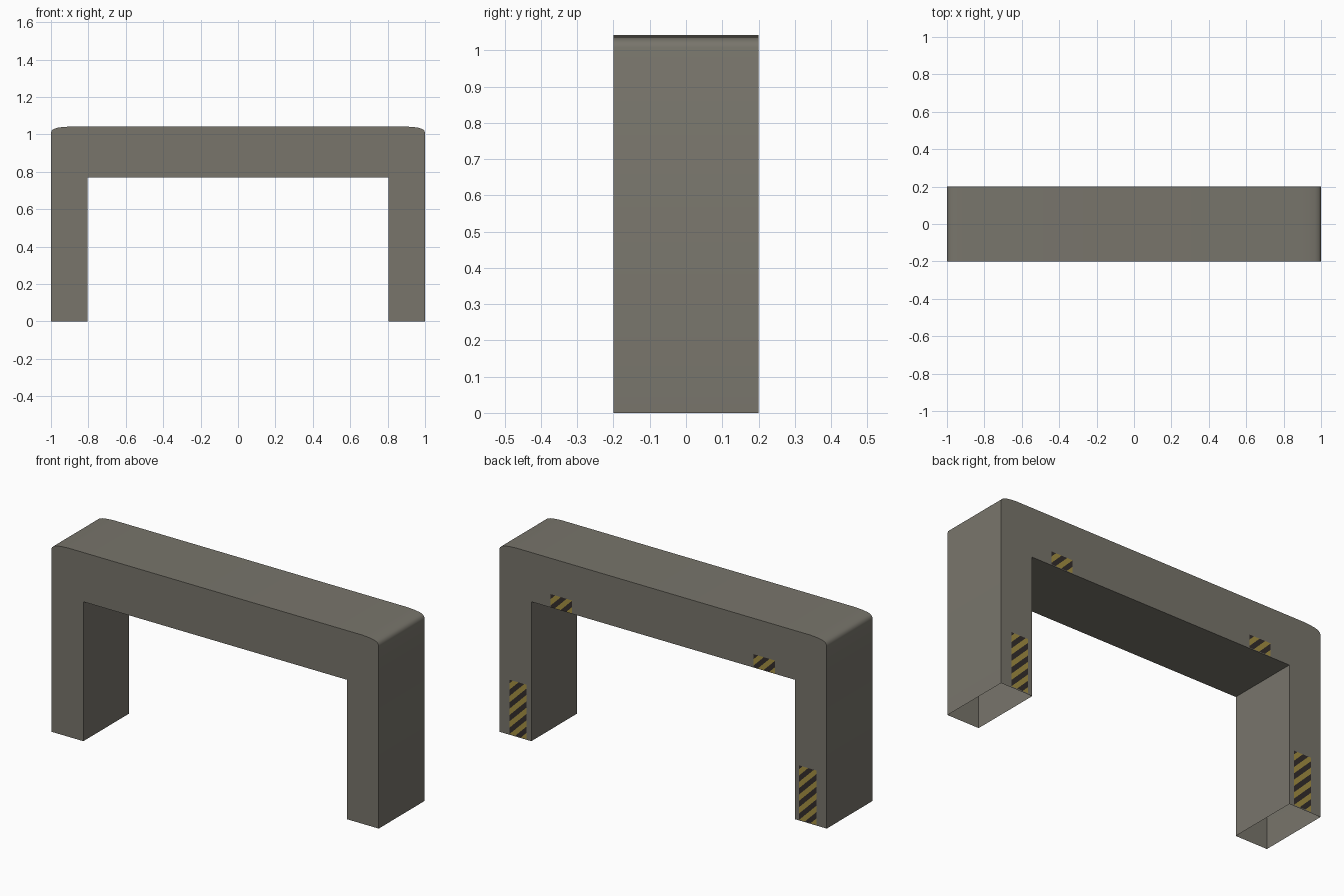
import bpy, bmesh, math
from mathutils import Vector

if "Cube" in bpy.data.objects:
    bpy.data.objects.remove(bpy.data.objects["Cube"])


def material(name, rgb):
    m = bpy.data.materials.new(name)
    m.diffuse_color = (*rgb, 1)
    m.use_nodes = True
    m.node_tree.nodes["Principled BSDF"].inputs["Base Color"].default_value = m.diffuse_color
    return m


CONCRETE = material("warm_grey", (0.188, 0.178, 0.148))
YELLOW = material("hazard_yellow", (0.37, 0.275, 0.055))
DARK = material("hazard_dark", (0.034, 0.027, 0.025))
HALF_Y = 0.2


def add_object(name, bm, mats):
    me = bpy.data.meshes.new(name)
    bm.to_mesh(me)
    bm.free()
    ob = bpy.data.objects.new(name, me)
    for m in mats:
        me.materials.append(m)
    bpy.context.collection.objects.link(ob)
    return ob


# Arch body: mirrored half profile with softened top corners, open leg bottoms
half = [(0.805, 0.77), (0.805, 0), (1, 0), (1, 1.008), (0.996, 1.02),
        (0.986, 1.029), (0.968, 1.035), (0.94, 1.039), (0.90, 1.042)]
profile = half + [(-x, z) for x, z in reversed(half)]
bm = bmesh.new()
front = [bm.verts.new((x, -HALF_Y, z)) for x, z in profile]
back = [bm.verts.new((x, HALF_Y, z)) for x, z in profile]
bm.faces.new(front)
bm.faces.new(back[::-1])
for i in range(len(profile)):
    j = (i + 1) % len(profile)
    if profile[i][1] == 0 and profile[j][1] == 0:
        continue
    bm.faces.new((front[i], back[i], back[j], front[j]))
bmesh.ops.recalc_face_normals(bm, faces=bm.faces)
# make sure the shell points outwards
top = max(bm.faces, key=lambda f: f.calc_center_median().z)
if top.normal.z < 0:
    bmesh.ops.reverse_faces(bm, faces=bm.faces)
arch = add_object("arch_body", bm, [CONCRETE])
bpy.context.view_layer.objects.active = arch
arch.select_set(True)
bpy.ops.object.shade_smooth_by_angle(angle=math.radians(40))


# Hazard patches on the back: a rectangle sliced by diagonal lines
def hazard_patch(name, x0, x1, z0, z1, width=0.035):
    bm = bmesh.new()
    y = HALF_Y + 0.002
    bm.faces.new([bm.verts.new((x, y, z)) for x, z in
                  ((x0, z0), (x0, z1), (x1, z1), (x1, z0))])
    first, last = x0 + z0, x1 + z1
    for k in range(1, int((last - first) / width) + 1):
        bmesh.ops.bisect_plane(
            bm, geom=bm.verts[:] + bm.edges[:] + bm.faces[:],
            plane_co=Vector((first + k * width, y, 0)), plane_no=Vector((1, 0, 1)))
    for f in bm.faces:
        c = f.calc_center_median()
        f.material_index = int((c.x + c.z - first) / width) % 2
        if f.normal.y < 0:
            f.normal_flip()
    add_object(name, bm, [YELLOW, DARK])


for side, label in ((1, "right"), (-1, "left")):
    for part, a, b, z0, z1 in (("leg", 0.832, 0.938, 0.005, 0.305),
                               ("beam", 0.555, 0.685, 0.773, 0.845)):
        xs = sorted((side * a, side * b))
        hazard_patch(f"{label}_{part}_hazard_stripes", xs[0], xs[1], z0, z1)
